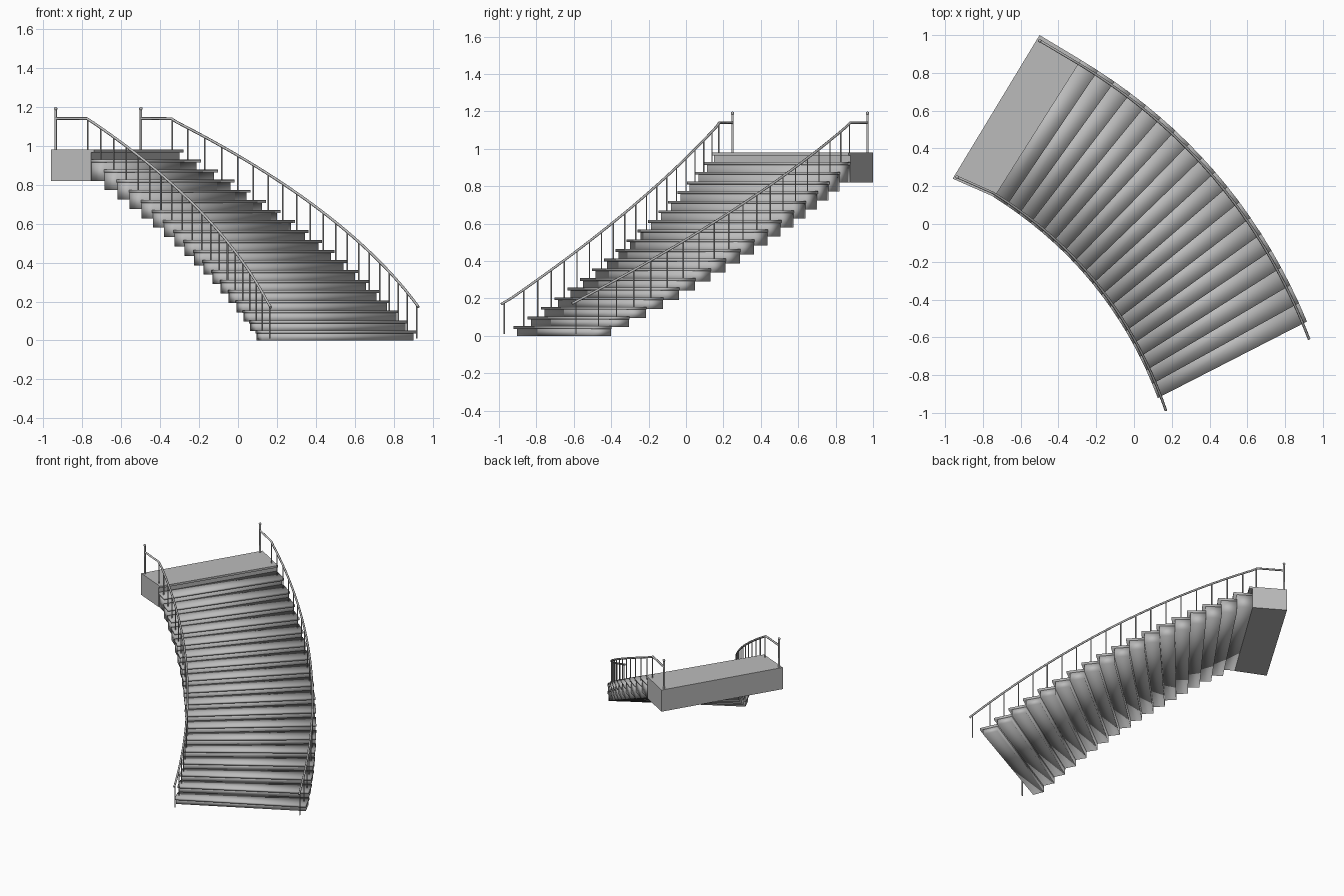
import bpy
import bmesh
from mathutils import Vector

cube = bpy.data.objects.get("Cube")
if cube:
    bpy.data.objects.remove(cube, do_unlink=True)

STEPS = 18
TOP = 0.98
RISE = TOP / (STEPS + 1)
LANDING_BASE = 0.82
NOSE = 0.012

grey = bpy.data.materials.new("plain grey")
grey.use_nodes = True
grey.diffuse_color = (0.5, 0.5, 0.5, 1)
grey.node_tree.nodes["Principled BSDF"].inputs["Base Color"].default_value = (0.5, 0.5, 0.5, 1)

# Each side of the flight: foot, landing front, landing back, bulge
INNER = (Vector((0.12, -0.905)), Vector((-0.755, 0.15)), Vector((-0.96, 0.24)), 0.115)
OUTER = (Vector((0.907, -0.495)), Vector((-0.30, 0.88)), Vector((-0.5, 1.0)), 0.15)


def side_point(side, t):
    """Curved flight for t up to 1, straight landing from 1 to 2."""
    foot, front, back, bulge = side
    if t > 1:
        return front.lerp(back, t - 1)
    d = front - foot
    out = Vector((d.y, -d.x)).normalized()
    return foot + d * t + out * 4 * bulge * t * (1 - t)


def plan(t, s):
    """Point on the plan: t along the flight, s from inner to outer side."""
    a, b = side_point(INNER, t), side_point(OUTER, t)
    return a + (b - a) * s


def finish(bm, name, smooth):
    bmesh.ops.recalc_face_normals(bm, faces=bm.faces)
    mesh = bpy.data.meshes.new(name)
    bm.to_mesh(mesh)
    bm.free()
    obj = bpy.data.objects.new(name, mesh)
    bpy.context.collection.objects.link(obj)
    mesh.materials.append(grey)
    for face in mesh.polygons:
        face.use_smooth = smooth


def add_slab(bm, t0, t1, inset, z0, z1):
    corners = [plan(t0, inset), plan(t0, 1 - inset), plan(t1, 1 - inset), plan(t1, inset)]
    low = [bm.verts.new((p.x, p.y, z0)) for p in corners]
    high = [bm.verts.new((p.x, p.y, z1)) for p in corners]
    bm.faces.new(low[::-1])
    bm.faces.new(high)
    for i in range(4):
        j = (i + 1) % 4
        bm.faces.new((low[i], low[j], high[j], high[i]))


# Step bodies and overhanging treads; the last body is level with the landing underside
bodies, treads = bmesh.new(), bmesh.new()
for i in range(STEPS):
    t0, t1 = i / STEPS, (i + 1) / STEPS
    z = (i + 1) * RISE
    add_slab(bodies, t0, t1, 0.006, LANDING_BASE * i / (STEPS - 1), z - 0.015)
    add_slab(treads, t0 - NOSE, t1, 0, z - 0.015, z)
finish(bodies, "step_bodies", True)
finish(treads, "treads", True)

# Landing with its front lip
landing = bmesh.new()
add_slab(landing, 1.0, 2.0, 0, LANDING_BASE, TOP)
add_slab(landing, 1.0 - NOSE, 1.0, 0, TOP - 0.015, TOP)
finish(landing, "landing", False)


def rail_height(t):
    if t >= 1:
        return min(1.14, 1.12 + (t - 1) * 0.13)
    u = max(0, (t + 0.06) / 1.06)
    return 0.17 + 0.95 * u + 0.06 * u * (1 - u)


def tube(name, paths, radius):
    curve = bpy.data.curves.new(name, "CURVE")
    curve.dimensions = "3D"
    curve.bevel_depth = radius
    curve.bevel_resolution = 1
    curve.use_fill_caps = True
    for path in paths:
        spline = curve.splines.new("POLY")
        spline.points.add(len(path) - 1)
        for point, co in zip(spline.points, path):
            point.co = (*co, 1)
    curve.materials.append(grey)
    obj = bpy.data.objects.new(name, curve)
    bpy.context.collection.objects.link(obj)


# Handrails, balusters and newel posts on both sides
for label, s, start in (("inner", 0.02, -0.066), ("outer", 0.972, -0.058)):
    def spot(t, z):
        p = plan(t, s)
        return (p.x, p.y, z)

    stations = [start] + [k / 36 for k in range(-1, 37)] + [1.15, 1.93]
    tube(label + "_handrail", [[spot(t, rail_height(t)) for t in stations]], 0.007)

    foot = start + 0.012
    posts = [[spot(foot, 0.01), spot(foot, rail_height(foot))]]
    for i in range(STEPS):
        t = (i + 0.4) / STEPS
        posts.append([spot(t, (i + 1) * RISE), spot(t, rail_height(t))])
    posts.append([spot(1.12, TOP), spot(1.12, rail_height(1.12))])
    tube(label + "_balusters", posts, 0.004)

    tube(label + "_newel_post", [[spot(1.93, TOP), spot(1.93, 1.185)]], 0.007)
    knob = bmesh.new()
    bmesh.ops.create_uvsphere(knob, u_segments=12, v_segments=8, radius=0.009)
    bmesh.ops.translate(knob, verts=knob.verts, vec=spot(1.93, 1.19))
    finish(knob, label + "_newel_knob", True)
